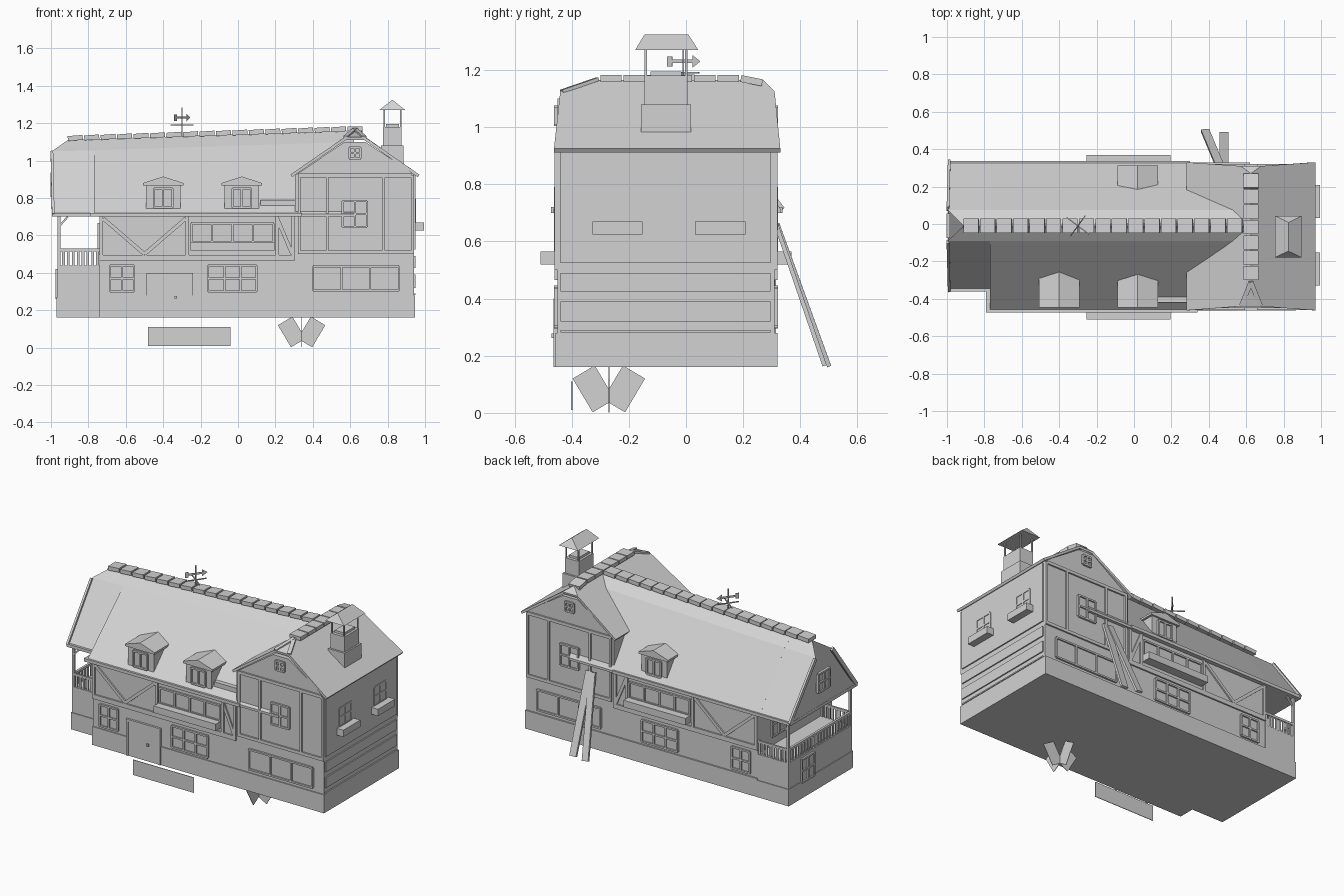
import bpy
import bmesh
from mathutils import Vector, Matrix

cube = bpy.data.objects.get("Cube")
if cube:
    bpy.data.objects.remove(cube, do_unlink=True)

grey = bpy.data.materials.new("plain_grey")
grey.use_nodes = True
COLOUR = (0.65, 0.65, 0.65, 1)
grey.diffuse_color = COLOUR
grey.node_tree.nodes["Principled BSDF"].inputs["Base Color"].default_value = COLOUR


def finish(name, bm):
    bmesh.ops.recalc_face_normals(bm, faces=bm.faces[:])
    mesh = bpy.data.meshes.new(name)
    bm.to_mesh(mesh)
    bm.free()
    mesh.materials.append(grey)
    ob = bpy.data.objects.new(name, mesh)
    bpy.context.collection.objects.link(ob)
    return ob


def boxes(name, *spans):
    """Boxes given as (x0, x1, y0, y1, z0, z1)."""
    bm = bmesh.new()
    for x0, x1, y0, y1, z0, z1 in spans:
        mid = Vector((x0 + x1, y0 + y1, z0 + z1)) / 2
        size = Matrix.Diagonal((abs(x1 - x0), abs(y1 - y0), abs(z1 - z0), 1))
        bmesh.ops.create_cube(bm, size=1, matrix=Matrix.Translation(mid) @ size)
    return finish(name, bm)


def solid(name, verts, faces):
    bm = bmesh.new()
    vs = [bm.verts.new(v) for v in verts]
    for f in faces:
        bm.faces.new([vs[i] for i in f])
    return finish(name, bm)


def loft(name, sections):
    n = len(sections[0])
    faces = [tuple(range(n)), tuple(range(len(sections) * n - n, len(sections) * n))]
    for s in range(len(sections) - 1):
        for i in range(n):
            j = (i + 1) % n
            faces.append((s * n + i, s * n + j, s * n + n + j, s * n + n + i))
    return solid(name, [v for sec in sections for v in sec], faces)


def board(name, p, q, width, depth, normal):
    """Plank from p to q, with its flat side facing the normal."""
    p, q = Vector(p), Vector(q)
    u = (q - p).normalized()
    v = Vector(normal).cross(u).normalized()
    n = u.cross(v)
    rot = Matrix((v, n, u)).transposed().to_4x4()
    size = Matrix.Diagonal((width, depth, (q - p).length, 1))
    bm = bmesh.new()
    bmesh.ops.create_cube(bm, size=1, matrix=Matrix.Translation((p + q) / 2) @ rot @ size)
    return finish(name, bm)


# Wall planes: axis along the wall, plane position, outward sign
SIDES = {"front": (0, -.45, -1), "back": (0, .31, 1), "right": (1, .94, 1),
         "end": (1, -.965, -1), "inner": (1, -.74, -1)}


def on_wall(side, a0, a1, z0, z1, d):
    axis, plane, sign = SIDES[side]
    depth = sorted((plane - sign * .005, plane + sign * d))
    return (a0, a1, *depth, z0, z1) if axis == 0 else (*depth, a0, a1, z0, z1)


def window(name, side, a, z, w, h, cols=2, rows=2):
    t = .011
    a0, a1, z0, z1 = a - w / 2, a + w / 2, z - h / 2, z + h / 2
    parts = [on_wall(side, a0, a1, z0, z1, .003)]
    for i in range(cols + 1):
        c = a0 + w * i / cols
        parts.append(on_wall(side, c - t / 2, c + t / 2, z0, z1, .012))
    for i in range(rows + 1):
        c = z0 + h * i / rows
        parts.append(on_wall(side, a0, a1, c - t / 2, c + t / 2, .012))
    boxes(name, *parts)


# Walls and plinth
boxes("main_walls", (-.74, .94, -.45, .31, .16, .72))
boxes("plinth", (-.74, .945, -.457, .32, .16, .28))
boxes("porch_base", (-.965, -.74, -.345, .315, .16, .44), (-.97, -.74, -.35, .32, .16, .27))
gable = [(.305, .6), (.94, .6), (.94, .93), (.68, 1.1), (.57, 1.1), (.305, .92)]
loft("cross_gable_walls", [[(x, y, z) for x, z in gable] for y in (-.45, .31)])

# Main roof: wide part and narrower part above the balcony
def roof_section(x, ridge_x, eave, knee, ridge):
    return [(x, eave, .7), (x, eave, .715), (x, -.09, knee), (ridge_x, -.01, ridge),
            (x, .075, knee), (x, .33, .715), (x, .33, .7)]

loft("balcony_roof", [roof_section(-.995, -.91, -.35, 1.05, 1.11),
                      roof_section(-.76, -.76, -.35, 1.055, 1.115)])
loft("main_roof", [roof_section(-.77, -.77, -.463, 1.055, 1.115),
                   roof_section(.62, .62, -.463, 1.1, 1.16)])
boxes("gutters", (-.79, .34, -.472, -.452, .7, .72), (-.99, .3, .32, .338, .7, .72),
      (-.99, -.77, -.362, -.342, .7, .72), (-.995, -.97, -.36, .335, .7, .72),
      (-.79, -.77, -.47, -.345, .7, .72))
for y0, y1 in ((-.355, -.095), (.335, .08)):
    board("verge_board", (-.988, y0, .71), (-.995, y1, 1.045), .025, .014, (1, 0, 0))
boxes("roof_step", (.12, .31, -.42, -.33, .74, .79))

# Cross roof with clipped ends
C = .625
verts, EDGE = [], ((-.462, -.44, -.31), (.33, .31, .27))
for s in (-1, 1):
    for ye, yk, yr in EDGE:
        verts += [(C + s * .345, ye, .925), (C + s * .055, yk, 1.125)]
verts += [(C, EDGE[0][2], 1.165), (C, EDGE[1][2], 1.165)]
roof = solid("cross_roof", verts, [(0, 1, 8, 9, 3, 2), (4, 5, 8, 9, 7, 6),
                                   (1, 5, 8), (3, 7, 9)])
for p in roof.data.polygons:
    if p.normal.z < 0:
        p.flip()
mod = roof.modifiers.new("thickness", "SOLIDIFY")
mod.thickness = .016
mod.offset = -1

# Ridge tiles
for i in range(17):
    x = -.91 + i * .088
    z = 1.118 + .033 * (x + .91)
    board("ridge_tile", (x, -.01, z), (x + .08, -.01, z + .006), .078, .026, (0, 0, 1))
for i in range(7):
    y = -.3 + i * .082
    drop = .015 if i == 6 else 0
    board("cross_ridge_tile", (C, y, 1.17), (C, y + .075, 1.17 - drop), .08, .024, (0, 0, 1))
for s in (-1, 1):
    board("hip_trim", (C + s * .05, -.435, 1.125), (C, -.31, 1.168), .025, .012, (0, 0, 1))

# Dormers
def dormer(x, s):
    eave, deep = (-.435, -.2) if s < 0 else (.3, .1)
    boxes("dormer_walls", (x - .093, x + .093, *sorted((eave, deep)), .715, .875))
    prof = [(x - .108, .867), (x - .108, .88), (x, .915), (x + .108, .88), (x + .108, .867)]
    loft("dormer_roof", [[(a, y, z) for a, z in prof] for y in (eave + s * .012, deep)])
    SIDES["dormer"] = (0, eave, s)
    window("dormer_window", "dormer", x, .8, .1, .1, 2, 1)

for x, s in ((-.4, -1), (.02, -1), (.02, 1)):
    dormer(x, s)

# Windows, flower boxes and timber framing, same on both long sides
for side in ("front", "back"):
    plane, s = SIDES[side][1], SIDES[side][2]
    window(side + "_small_window", side, -.62, .37, .13, .14)
    window(side + "_middle_window", side, -.03, .37, .26, .14, 3, 2)
    window(side + "_long_window", side, .63, .37, .46, .13, 3, 1)
    window(side + "_strip_window", side, -.03, .615, .44, .1, 4, 1)
    window(side + "_gable_window", side, C, .715, .13, .14)
    window(side + "_attic_window", side, C, 1.04, .06, .06)
    boxes(side + "_flower_box", (-.255, .195, *sorted((plane, plane + s * .06)), .52, .565))
    boxes(side + "_timbers", on_wall(side, -.74, .305, .465, .495, .01),
          on_wall(side, .32, .93, .5, .52, .01), on_wall(side, .32, .93, .91, .93, .01),
          *[on_wall(side, a, a + .018, .49, .705, .01) for a in (-.74, -.28, .2, .285)],
          *[on_wall(side, a, a + .015, .5, .92, .01) for a in (.32, .47, .77, .925)])
    for a0, z0, a1, z1 in ((-.72, .69, -.5, .5), (-.5, .5, -.28, .69), (.29, .5, .21, .69)):
        board(side + "_brace", (a0, plane, z0), (a1, plane, z1), .02, .018, (0, 1, 0))

# Front door
boxes("door", on_wall("front", -.48, -.25, .16, .39, .009))
boxes("door_frame", on_wall("front", -.49, -.475, .16, .4, .014),
      on_wall("front", -.255, -.24, .16, .4, .014), on_wall("front", -.49, -.24, .385, .4, .014))
boxes("door_knob", on_wall("front", -.34, -.325, .262, .277, .02))

# Right end boards and windows
boxes("right_boards", *[on_wall("right", -.44, .295, a, b, .008)
                        for a, b in ((.282, .29), (.32, .39), (.425, .49), (.525, .92))])
for y in (-.24, .12):
    window("right_window", "right", y, .73, .12, .12)
    boxes("right_flower_box", (.94, .995, y - .088, y + .088, .625, .67))

# Balcony
window("end_window", "end", .12, .34, .13, .15)
window("balcony_window", "inner", .1, .58, .14, .16)
SIDES["attic"] = (1, -.99, -1)
window("attic_end_window", "attic", -.01, .87, .12, .12)
rails = [(-.965, -.95, -.345, .315, .515, .53)]
rails += [(-.965, -.74, y, y + .012, .515, .53) for y in (-.345, .303)]
for i in range(8):
    x = -.94 + i * .026
    rails += [(x, x + .014, y, y + .006, .44, .52) for y in (-.342, .306)]
for i in range(20):
    y = -.325 + i * .032
    rails.append((-.961, -.955, y, y + .016, .44, .52))
boxes("balcony_railing", *rails)
boxes("balcony_posts", *[(-.965, -.95, y, y + .015, .44, .71) for y in (-.345, .3)])
for y in (-.338, .308):
    board("post_bracket", (-.955, y, .65), (-.91, y, .7), .01, .01, (0, 1, 0))

# Chimney with a roofed cap
CY = -.07
boxes("chimney", (.765, .885, CY - .087, CY + .087, .96, 1.08),
      (.775, .875, CY - .075, CY + .075, 1.06, 1.18), (.79, .86, CY - .055, CY + .055, 1.18, 1.195))
boxes("cap_posts", *[(x, x + .008, y, y + .008, 1.17, 1.28)
                     for x in (.777, .865) for y in (CY - .075, CY + .067)])
cap = [(x, y, 1.27) for x, y in ((.755, -.178), (.895, -.178), (.895, .043), (.755, .043))]
cap += [(.825, -.145, 1.325), (.825, .008, 1.325)]
solid("chimney_cap", cap, [(0, 1, 2, 3), (0, 1, 4), (2, 3, 5), (1, 2, 5, 4), (3, 0, 4, 5)])

# Weather vane
V = Vector((-.3, -.01, 0))
boxes("vane_pole", (-.303, -.297, -.013, -.007, 1.12, 1.285))
for dx, dy in ((.06, -.045), (.04, .055)):
    d = Vector((dx, dy, 0))
    up = Vector((0, 0, 1.19))
    board("vane_arm", V - d + up, V + d + up, .006, .006, (0, 0, 1))
a = Vector((.04, .055, 0))
h = Vector((0, 0, 1.23))
side_dir = Vector((.055, -.04, 0))
board("vane_arrow_shaft", V - a + h, V + a * .7 + h, .012, .004, side_dir)
tips = [V + a * .6 + h + Vector((0, 0, .022)), V + a * 1.1 + h, V + a * .6 + h - Vector((0, 0, .022))]
solid("vane_arrow_head", tips, [(0, 1, 2)])
board("vane_tail", V - a + h, V - a * .7 + h, .035, .004, side_dir)

# Leaning planks, hanging panel and crossed plates below the floor
board("leaning_plank", (.38, .5, .165), (.455, .32, .66), .045, .015, (0, 1, .35))
board("leaning_plank", (.48, .485, .165), (.48, .315, .66), .048, .015, (0, 1, .35))
boxes("hanging_panel", (-.48, -.04, -.402, -.398, .01, .11))
P = Vector((.34, -.27, 0))
for axis, normal in ((Vector((1, 0, 0)), (0, 1, 0)), (Vector((0, 1, 0)), (1, 0, 0))):
    for s in (-1, 1):
        board("crossed_plate", P + axis * s * .018 + Vector((0, 0, .025)),
              P + axis * s * .088 + Vector((0, 0, .143)), .09, .003, normal)
